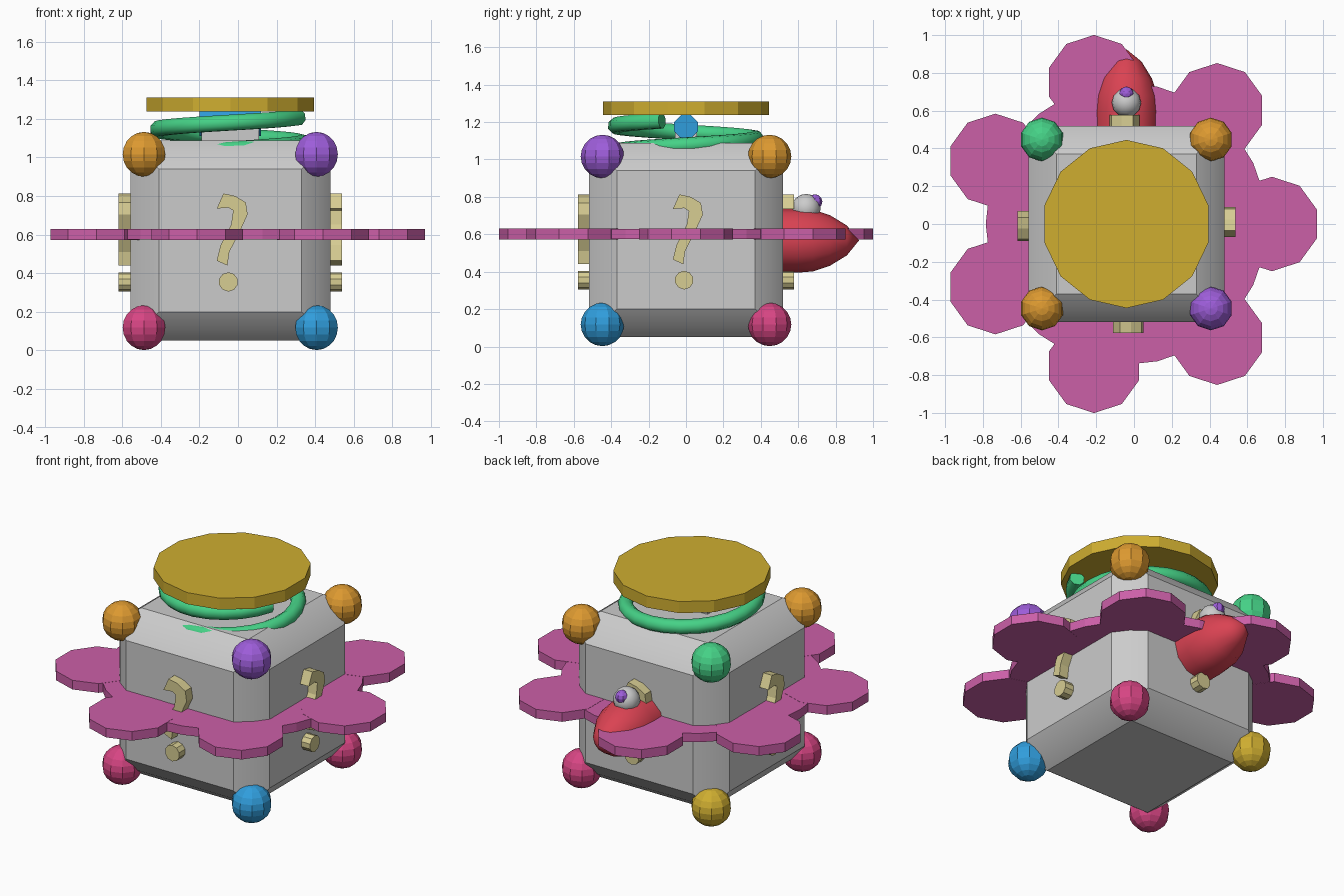
import bpy, bmesh
from math import pi, sin, cos, radians
from mathutils import Matrix, Vector

old = bpy.data.objects.get("Cube")
if old:
    bpy.data.objects.remove(old, do_unlink=True)

CX = -0.04  # the box sits slightly off the flower's bounding centre


def material(name, r, g, b):
    m = bpy.data.materials.new(name)
    m.use_nodes = True
    m.diffuse_color = (r, g, b, 1)
    m.node_tree.nodes["Principled BSDF"].inputs["Base Color"].default_value = (r, g, b, 1)
    return m


grey = material("light grey", 0.6, 0.6, 0.6)
gold = material("gold", 0.62, 0.42, 0.03)
magenta = material("magenta", 0.6, 0.115, 0.39)
red = material("red", 0.7, 0.055, 0.085)
green = material("green", 0.06, 0.64, 0.24)
orange = material("orange", 0.72, 0.32, 0.03)
purple = material("purple", 0.34, 0.11, 0.7)
blue = material("blue", 0.03, 0.34, 0.72)
pink = material("pink", 0.68, 0.06, 0.23)
cream = material("cream", 0.68, 0.61, 0.29)


def finish(bm, name, mat, smooth=None):
    bmesh.ops.recalc_face_normals(bm, faces=bm.faces)
    me = bpy.data.meshes.new(name)
    bm.to_mesh(me)
    bm.free()
    ob = bpy.data.objects.new(name, me)
    bpy.context.collection.objects.link(ob)
    me.materials.append(mat)
    if smooth:
        bpy.ops.object.select_all(action='DESELECT')
        ob.select_set(True)
        bpy.context.view_layer.objects.active = ob
        bpy.ops.object.shade_smooth_by_angle(angle=radians(smooth))
    return ob


def prism(bm, points, low, high, matrix=Matrix()):
    """Extrude a flat outline from low to high, then place it."""
    face = bm.faces.new([bm.verts.new(matrix @ Vector((x, y, low))) for x, y in points])
    ext = bmesh.ops.extrude_face_region(bm, geom=[face], use_keep_orig=True)
    new = [v for v in ext["geom"] if isinstance(v, bmesh.types.BMVert)]
    shift = matrix.to_3x3() @ Vector((0, 0, high - low))
    bmesh.ops.translate(bm, verts=new, vec=shift)


def ngon(n, r, cx=0, cy=0, start=pi / 2):
    return [(cx + r * cos(start + 2 * pi * i / n), cy + r * sin(start + 2 * pi * i / n))
            for i in range(n)]


def ball(name, mat, centre, r, seg=10, rings=8, smooth=None):
    bm = bmesh.new()
    bmesh.ops.create_uvsphere(bm, u_segments=seg, v_segments=rings, radius=r,
                              matrix=Matrix.Translation(centre))
    return finish(bm, name, mat, smooth)


# Box: a cube whose six faces swell outward as raised panels
bm = bmesh.new()
bmesh.ops.create_cube(bm, size=0.91, matrix=Matrix.Translation((CX, 0, 0.57)))
bmesh.ops.inset_individual(bm, faces=bm.faces[:], thickness=0.12, depth=0.063)
finish(bm, "box", grey, 30)

# Corner balls
corners = {
    "front_right_top": (-1, -1, 1, orange), "front_left_top": (1, -1, 1, purple),
    "back_right_top": (-1, 1, 1, green), "back_left_top": (1, 1, 1, orange),
    "front_right_bottom": (-1, -1, -1, pink), "front_left_bottom": (1, -1, -1, blue),
    "back_right_bottom": (-1, 1, -1, gold), "back_left_bottom": (1, 1, -1, pink),
}
for name, (sx, sy, sz, mat) in corners.items():
    ball(name + "_ball", mat, (CX + sx * 0.447, sy * 0.447, 0.567 + sz * 0.449), 0.116, 10, 10)

# Flower collar: a disc with seven ten-sided petals
bm = bmesh.new()
prism(bm, ngon(28, 0.745, CX), 0.574, 0.629)
for i in range(7):
    a = 2 * pi * i / 7
    prism(bm, ngon(10, 0.25, CX + 0.77 * cos(a), 0.77 * sin(a)), 0.573, 0.63)
finish(bm, "flower_collar", magenta)

# Question marks, one on each side
hook = [(-0.07, 0.735), (-0.035, 0.813), (0.025, 0.8), (0.08, 0.767), (0.09, 0.705),
        (0.05, 0.617), (-0.005, 0.51), (-0.015, 0.44), (-0.07, 0.465), (-0.05, 0.545),
        (0.005, 0.653), (0.015, 0.725), (-0.01, 0.74)]
upright = Matrix.Rotation(pi / 2, 4, 'X')
for i, side in enumerate(("front", "left", "back", "right")):
    place = Matrix.Translation((CX, 0, 0)) @ Matrix.Rotation(i * pi / 2, 4, 'Z') @ upright
    bm = bmesh.new()
    prism(bm, hook, 0.49, 0.578, place)
    prism(bm, ngon(10, 0.05, -0.01, 0.355), 0.49, 0.578, place)
    finish(bm, side + "_question_mark", cream)

# Spring coil
curve = bpy.data.curves.new("spring", 'CURVE')
curve.dimensions = '3D'
curve.bevel_depth = 0.044
curve.bevel_resolution = 2
curve.use_fill_caps = True
spline = curve.splines.new('POLY')
turns = range(-150, 341, 14)
spline.points.add(len(turns) - 1)
for p, deg in zip(spline.points, turns):
    a = radians(deg)
    p.co = (CX + 0.375 * cos(a), 0.375 * sin(a), 1.18 + 0.07 * (deg - 270) / 180, 1)
curve.materials.append(green)
spring = bpy.data.objects.new("spring", curve)
bpy.context.collection.objects.link(spring)

# Lid
bm = bmesh.new()
prism(bm, ngon(14, 0.445, CX), 1.238, 1.31)
finish(bm, "lid", gold)

# Block and barrel inside the spring
bm = bmesh.new()
prism(bm, [(CX - 0.15, -0.06), (CX + 0.15, -0.06), (CX + 0.15, 0.06), (CX - 0.15, 0.06)], 1.06, 1.15)
finish(bm, "barrel_mount", grey)
bm = bmesh.new()
along_x = Matrix.Translation((CX, 0, 1.175)) @ Matrix.Rotation(pi / 2, 4, 'Y')
prism(bm, ngon(8, 0.068, start=pi / 8), -0.16, 0.16, along_x)
finish(bm, "barrel", blue)

# Red snout on the back: a turned profile of (radius, y)
profile = [(0.17, 0.48), (0.172, 0.6), (0.165, 0.68), (0.135, 0.77), (0.08, 0.86), (0.0, 0.925)]
bm = bmesh.new()
verts = [bm.verts.new((CX + r, y, 0.567)) for r, y in profile]
edges = [bm.edges.new(pair) for pair in zip(verts, verts[1:])]
bmesh.ops.spin(bm, geom=verts + edges, cent=(CX, 0, 0.567), axis=(0, 1, 0),
               angle=2 * pi, steps=12)
bmesh.ops.remove_doubles(bm, verts=bm.verts, dist=0.0005)
finish(bm, "snout", red, 40)

# Eye on the snout
ball("eye", grey, (CX, 0.642, 0.738), 0.078, 12, 8, 50)
ball("pupil", purple, (CX, 0.69, 0.775), 0.039, 8, 6)
